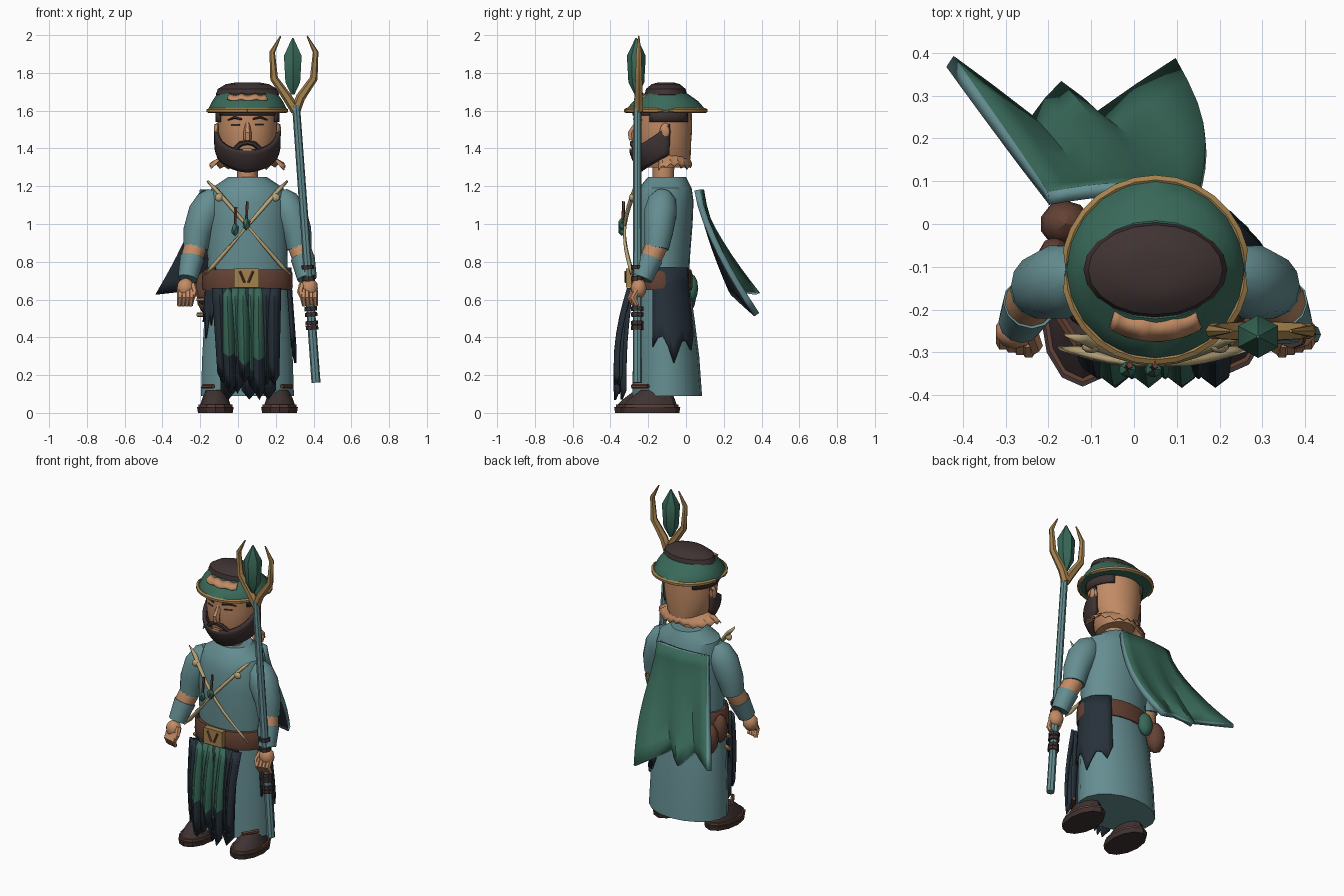
import bpy, bmesh, math
from math import sin, cos, pi
from mathutils import Vector, Matrix

old = bpy.data.objects.get("Cube")
if old:
    bpy.data.objects.remove(old, do_unlink=True)

MID = 0.05  # the figure's own symmetry plane
made = []


def material(name, *rgb):
    mat = bpy.data.materials.new(name)
    mat.use_nodes = True
    mat.diffuse_color = (*rgb, 1)
    mat.node_tree.nodes["Principled BSDF"].inputs["Base Color"].default_value = (*rgb, 1)
    return mat


TEAL = material("teal cloth", .13, .27, .285)
GREEN = material("deep green", .04, .14, .1)
NAVY = material("dark navy", .02, .03, .042)
GOLD = material("aged gold", .37, .22, .075)
BEIGE = material("beige leather", .47, .37, .19)
SKIN = material("skin", .54, .26, .13)
BROWN = material("brown leather", .13, .054, .034)
DARK = material("dark hair", .05, .032, .032)


def finish(name, bm, *mats, solid=True):
    if solid:
        bmesh.ops.recalc_face_normals(bm, faces=bm.faces)
    mesh = bpy.data.meshes.new(name)
    bm.to_mesh(mesh)
    bm.free()
    for mat in mats:
        mesh.materials.append(mat)
    ob = bpy.data.objects.new(name, mesh)
    bpy.context.collection.objects.link(ob)
    made.append(ob)
    return ob


def skin_rings(name, rings, mat):
    """Join closed rings of points and cap both ends."""
    bm = bmesh.new()
    loops = [[bm.verts.new(p) for p in ring] for ring in rings]
    n = len(loops[0])
    for low, high in zip(loops, loops[1:]):
        for i in range(n):
            j = (i + 1) % n
            bm.faces.new((low[i], low[j], high[j], high[i]))
    bm.faces.new(loops[0])
    bm.faces.new(loops[-1])
    return finish(name, bm, mat)


def around(a, rx, ry, z, cy, cx=MID):
    """Point on an upright ellipse; angle from the front towards +x."""
    return Vector((cx + rx * sin(a), cy - ry * cos(a), z))


def loft(name, profile, mat, n=20, cx=MID):
    """Stack of ellipses given as (z, rx, ry, centre y)."""
    return skin_rings(name, [[around(2 * pi * i / n, rx, ry, z, cy, cx) for i in range(n)]
                             for z, rx, ry, cy in profile], mat)


def tube(name, path, radii, mat, n=8):
    path = [Vector(p) for p in path]
    rings = []
    for i, p in enumerate(path):
        along = (path[min(i + 1, len(path) - 1)] - path[max(i - 1, 0)]).normalized()
        side = along.cross(Vector((0, 1, 0))).normalized()
        up = side.cross(along)
        rings.append([p + radii[i] * (side * cos(2 * pi * k / n) + up * sin(2 * pi * k / n))
                      for k in range(n)])
    return skin_rings(name, rings, mat)


def sheet(name, fn, nu, nv, mats, thick=.012, rule=None):
    """Thin cloth from a function of u and v in 0..1."""
    bm = bmesh.new()
    grid = [[bm.verts.new(fn(u / nu, v / nv)) for u in range(nu + 1)] for v in range(nv + 1)]
    for v in range(nv):
        for u in range(nu):
            f = bm.faces.new((grid[v][u], grid[v][u + 1], grid[v + 1][u + 1], grid[v + 1][u]))
            if rule:
                f.material_index = rule(f.calc_center_median())
    ob = finish(name, bm, *mats, solid=False)
    mod = ob.modifiers.new("thickness", 'SOLIDIFY')
    mod.thickness, mod.offset = thick, 0
    return ob, mod


def blob(name, centre, size, mat, detail=2):
    bm = bmesh.new()
    bmesh.ops.create_icosphere(bm, subdivisions=detail, radius=1,
                               matrix=Matrix.Translation(centre) @ Matrix.Diagonal((*size, 1)))
    return finish(name, bm, mat)


def box(name, centre, size, mat):
    bm = bmesh.new()
    bmesh.ops.create_cube(bm, size=1, matrix=Matrix.Translation(centre) @ Matrix.Diagonal((*size, 1)))
    return finish(name, bm, mat)


# Robe, neck and belt
loft("skirt", [(.09, .25, .185, -.1), (.3, .243, .175, -.105), (.5, .232, .16, -.115),
               (.7, .215, .14, -.125)], TEAL, 18)
loft("torso", [(.7, .21, .14, -.125), (.85, .213, .148, -.125), (1.0, .215, .155, -.12),
               (1.12, .212, .155, -.115), (1.19, .19, .14, -.11), (1.25, .1, .1, -.1)], TEAL, 24)
loft("neck", [(1.2, .055, .055, -.12), (1.36, .055, .06, -.12)], SKIN, 12)
loft("belt", [(.65, .235, .16, -.13), (.67, .24, .165, -.13), (.74, .238, .163, -.13),
              (.76, .23, .157, -.13)], BROWN, 20)
box("buckle", (.045, -.3, .715), (.13, .035, .1), GOLD)
for s in (-1, 1):
    tube("buckle_bar", [(.045 + s * .035, -.32, .75), (.045 + s * .01, -.32, .69)], [.006] * 2, BROWN, 4)


# Dark side cloths with torn lower edges
def side_cloth(start, end, bottom):
    def fn(u, v):
        low = bottom + .1 * abs(sin(u * 7)) + .2 * abs(u - .5)
        z = .77 + (low - .77) * v
        flare = max(0, .7 - z) * .075
        return around(start + (end - start) * u, .228 + flare, .155 + flare, z, -.12 + flare * .4)
    sheet("side_cloth", fn, 9, 5, [NAVY])


side_cloth(1.2, 2.55, .25)
side_cloth(-1.25, -.85, .38)


# Pleated, ragged front cloth
def front_strip(top_x, low_x, width, low_z, depth, mats):
    def fn(u, v):
        ragged = .05 * (1 - abs(2 * u - 1)) * v
        w = width * (1 - .3 * v)
        z = .66 + (low_z + .05 - ragged - .66) * v
        fold = .022 * (1 - abs(2 * u - 1))
        y = -.285 - depth * sin(min(1, v * 1.1) * pi * .55) - fold
        return (top_x + (low_x - top_x) * v + w * (u - .5), y, z)
    sheet("front_strip", fn, 2, 6, mats, .012, lambda c: int(c.z < .27 and len(mats) > 1))


for i in range(8):
    t = i / 7
    outer = i in (0, 6, 7)
    front_strip(-.1 + .29 * t, -.08 + .27 * t, .072, .05 + .11 * abs(sin(i * 2.2 + 1.4)),
                .05 + .02 * (i % 2), [NAVY] if outer else [GREEN, NAVY])
for x in (-.06, .05, .15):
    front_strip(x, x + .01, .11, .07, .035, [NAVY])


# Cape with folded lower edge, pale rim and dark lining
fold_line = [(-.43, .38, .63), (-.24, .24, .65), (-.17, .32, .57), (-.09, .25, .63), (.1, .375, .52)]


def cape(u, v):
    k = min(int(u * 4), 3)
    low = Vector(fold_line[k]).lerp(Vector(fold_line[k + 1]), u * 4 - k)
    top = Vector((-.2 + .35 * u, .06 + .02 * sin(pi * u), 1.18))
    s = v ** 1.4
    return (top.x + (low.x - top.x) * s + .04 * u * sin(pi * s),
            top.y + (low.y - top.y) * s, top.z + (low.z - top.z) * v)


_, mod = sheet("cape", cape, 8, 8, [GREEN, TEAL, NAVY], .032)
mod.material_offset_rim, mod.material_offset = 1, 2

# Head, ears and face
loft("head", [(1.3, .1, .125, -.11), (1.36, .13, .14, -.115), (1.43, .15, .147, -.12),
              (1.5, .158, .153, -.12), (1.6, .158, .15, -.12)], SKIN, 24)
tube("nose", [(MID, -.262, 1.535), (MID, -.29, 1.48), (MID, -.285, 1.445)], [.012, .022, .02], SKIN, 6)
for s in (-1, 1):
    blob("ear", (MID + s * .163, -.11, 1.49), (.016, .03, .045), SKIN)
    tube("eyebrow", [(MID + s * .03, -.275, 1.555), (MID + s * .07, -.263, 1.565),
                     (MID + s * .105, -.236, 1.55)], [.006, .008, .004], DARK, 5)
    tube("eye", [(MID + s * .04, -.27, 1.525), (MID + s * .085, -.251, 1.525)], [.004] * 2, DARK, 5)
    tube("moustache", [(MID, -.285, 1.432), (MID + s * .035, -.285, 1.425), (MID + s * .08, -.262, 1.385)],
         [.012, .014, .012], DARK, 6)


def beard(u, v):
    a = (2 * u - 1) * 1.75
    top, low = 1.39 + .14 * (a / 1.75) ** 2, 1.28 + .09 * (a / 1.75) ** 2
    z = top + (low - top) * v
    r = 1 - .42 * max(0, (1.42 - z) / .14) ** 2
    return around(a, .165 * r, .175 * (r + .15 * (1 - r)), z, -.118)


sheet("beard", beard, 20, 6, [DARK], .022)
box("lower_lip", (MID, -.289, 1.394), (.05, .02, .012), SKIN)


# Torn skin fringe at the nape and hair below the hat
def fringe(u, v):
    a = 1.35 + u * (2 * pi - 2.7)
    tip = .018 * (int(round(u * 24)) % 2) + .02 * abs(sin(u * 9))
    return around(a, .115 + .085 * v * abs(sin(a)) ** .5, .12 + .025 * v, 1.37 - (.085 - tip) * v, -.115)


sheet("skin_fringe", fringe, 24, 3, [SKIN], .006)
for s in (-1, 1):
    sheet("side_hair", lambda u, v: around(s * (1.1 + 1.4 * u), .164, .157, 1.6 - .06 * v, -.12),
          8, 2, [DARK], .012)
sheet("front_hair", lambda u, v: around(2.2 * u - 1.1, .162, .156, 1.6 - .025 * v, -.12), 8, 1, [DARK])

# Hat with gold rim, dark crown and torn front band
HAT_Y = -.107
loft("hat", [(1.59, .21, .21, HAT_Y), (1.61, .207, .207, HAT_Y), (1.65, .187, .172, HAT_Y),
             (1.69, .16, .115, HAT_Y)], GREEN, 20)
loft("hat_crown", [(1.66, .15, .1, HAT_Y), (1.685, .168, .112, HAT_Y), (1.715, .157, .105, HAT_Y),
                   (1.74, .115, .075, HAT_Y), (1.75, .06, .04, HAT_Y)], DARK, 20)
ring = [around(2 * pi * i / 28, .21, .21, 1.6, HAT_Y) for i in range(29)]
tube("hat_rim", ring, [.013] * 29, GOLD, 6)
sheet("torn_band", lambda u, v: around(1.2 * u - .6, .188 - .02 * v, .165 - .045 * v,
                                     1.665 + .026 * v - .012 * abs(sin(u * 9)), HAT_Y), 14, 1, [SKIN])

# Arms, hands and feet, mirrored about the figure's middle
for s, label in ((-1, "right"), (1, "left")):
    def at(x, y, z):
        return (MID + s * x, y, z)
    tube(label + "_sleeve", [at(.175, -.12, 1.17), at(.19, -.125, 1.13), at(.225, -.135, 1.06),
                             at(.262, -.145, .96), at(.275, -.155, .87)], [.04, .075, .088, .078, .065], TEAL, 14)
    tube(label + "_forearm", [at(.268, -.15, .9), at(.295, -.185, .82), at(.315, -.225, .71)],
         [.06, .058, .04], SKIN, 12)
    tube(label + "_cuff", [at(.293, -.185, .82), at(.316, -.23, .71)], [.064, .052], TEAL, 12)
    blob(label + "_palm", at(.328, -.25, .66), (.047, .042, .055), SKIN)
    for k in range(4):
        x, y = .296 + .02 * k, -.275 + .006 * k
        tube(label + "_finger", [at(x, y, .65), at(x, y - .022, .61), at(x + .005, y, .568)],
             [.017, .017, .012], SKIN, 6)
    tube(label + "_thumb", [at(.29, -.255, .68), at(.28, -.285, .64), at(.29, -.295, .61)],
         [.018, .017, .012], SKIN, 6)
    fx, fy = MID + s * .17, -.205 + s * .015
    loft(label + "_sole", [(0, .092, .155, fy), (.03, .097, .16, fy)], DARK, 12, fx)
    loft(label + "_sole_edge", [(.03, .09, .15, fy), (.045, .09, .15, fy)], BROWN, 12, fx)
    loft(label + "_shoe", [(.045, .08, .14, fy), (.075, .07, .12, fy + .01), (.12, .05, .08, fy + .03)],
         DARK, 12, fx)
    tube(label + "_ankle_tie", [at(.18, -.285, .14), at(.235, -.2, .14)], [.012] * 2, BROWN, 6)

    # Crossed chest strap with a stud
    def strap(u, v):
        return (MID + s * (.185 - .385 * v + .055 * (u - .5)), -.26 - .03 * v - .05 * sin(pi * v),
                1.205 - .45 * v + .045 * (u - .5))
    sheet(label + "_strap", strap, 1, 10, [BEIGE], .014)
    blob("strap_stud", at(.15, -.287, 1.14), (.022, .015, .022), BEIGE)

# Charms on the straps
for x, z in ((-.015, .97), (.045, 1.0)):
    blob("charm", (x, -.34, z), (.023, .02, .035), GREEN, 1)
    tube("charm_stick", [(x, -.335, z + .02), (x + .005, -.33, z + .12)], [.008] * 2, BROWN, 5)

# Pouches on the belt
blob("brown_pouch", (-.16, .0, .62), (.06, .055, .1), BROWN)
blob("small_pouch", (-.185, -.08, .66), (.04, .05, .09), BROWN)
blob("green_pouch", (-.06, .03, .66), (.05, .035, .075), GREEN)
for z in (.52, .6):
    tube("pouch_clasp", [(-.215, -.13, z), (-.17, -.15, z)], [.012] * 2, GOLD, 6)

# Staff with bands, forked head and crystal
foot, head = Vector((.413, -.258, .16)), Vector((.307, -.258, 1.63))
tube("staff", [foot, head], [.024, .021], TEAL, 8)
for z in (.44, .465, .51, .54, .7, .76):
    p = foot.lerp(head, (z - foot.z) / (head.z - foot.z))
    tube("staff_band", [p, p + Vector((-.0015, 0, .022))], [.033] * 2, DARK, 8)
for s in (-1, 1):
    c = .296
    tube("staff_prong", [(.305, -.25, 1.6), (c + s * .035, -.25, 1.67), (c + s * .105, -.25, 1.77),
                         (c + s * .115, -.25, 1.91), (c + s * .07, -.25, 1.995)],
         [.026, .025, .021, .015, .004], GOLD, 6)
loft("crystal", [(1.685, .01, .01, -.263), (1.75, .045, .042, -.263), (1.89, .054, .05, -.263),
                 (1.985, .004, .004, -.263)], GREEN, 6, .29)

# Smooth rounded parts, keep hard edges
bpy.ops.object.select_all(action='DESELECT')
for ob in made:
    ob.select_set(True)
bpy.context.view_layer.objects.active = made[0]
bpy.ops.object.shade_smooth_by_angle(angle=math.radians(32))
